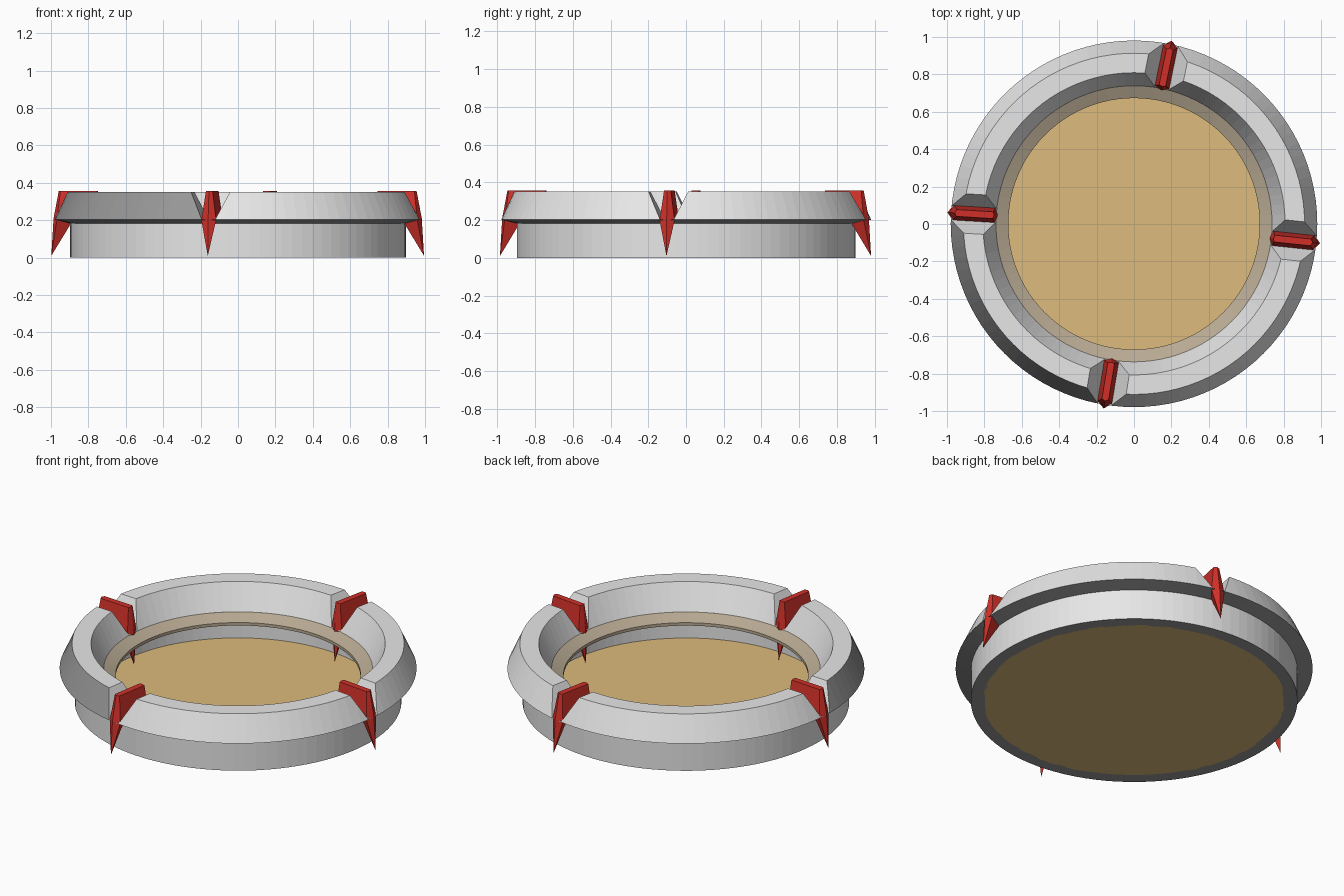
import bpy, bmesh, math
from mathutils import Vector, Matrix

if "Cube" in bpy.data.objects:
    bpy.data.objects.remove(bpy.data.objects["Cube"])

SEG = 96
CENTRE = Vector((0, 0.001, 0))
CLAW_ANGLES = (-6.0, 78.4, 176.5, 260.7)


def material(name, rgb):
    m = bpy.data.materials.new(name)
    m.diffuse_color = (*rgb, 1)
    m.use_nodes = True
    m.node_tree.nodes["Principled BSDF"].inputs["Base Color"].default_value = m.diffuse_color
    return m


grey = material("light grey", (0.80, 0.80, 0.80))
dark = material("dark grey", (0.31, 0.31, 0.31))
tan = material("sand tan", (0.73, 0.495, 0.20))
taupe = material("taupe", (0.48, 0.40, 0.29))
red = material("red", (0.64, 0.03, 0.022))


def finish(name, bm, mat):
    bmesh.ops.recalc_face_normals(bm, faces=bm.faces)
    me = bpy.data.meshes.new(name)
    bm.to_mesh(me)
    bm.free()
    ob = bpy.data.objects.new(name, me)
    bpy.context.collection.objects.link(ob)
    if mat:
        me.materials.append(mat)
    return ob


def lathe(name, profile, mat):
    """Revolve a closed (radius, z) profile around the vertical axis."""
    bm = bmesh.new()
    rings = []
    for i in range(SEG):
        a = 2 * math.pi * i / SEG
        rings.append([bm.verts.new(CENTRE + Vector((r * math.cos(a), r * math.sin(a), z)))
                      for r, z in profile])
    n = len(profile)
    for i in range(SEG):
        p, q = rings[i], rings[(i + 1) % SEG]
        for j in range(n):
            k = (j + 1) % n
            bm.faces.new((p[j], q[j], q[k], p[k]))
    return finish(name, bm, mat)


def hull(bm, points):
    vs = [bm.verts.new(p) for p in points]
    bmesh.ops.convex_hull(bm, input=vs)


def placed(angle):
    return Matrix.Translation(CENTRE) @ Matrix.Rotation(math.radians(angle), 4, 'Z')


# Main ring: straight base, flared collar, sloping inner wall
ring = lathe("ring_body", [(0.897, 0), (0.897, 0.182), (0.98, 0.203), (0.912, 0.352),
                           (0.808, 0.352), (0.738, 0.2), (0.82, 0.16), (0.82, 0)], grey)

# Inner lip overhanging the floor
lathe("inner_lip", [(0.745, 0.199), (0.672, 0.166), (0.672, 0.148), (0.825, 0.148),
                    (0.825, 0.16)], taupe)

# Floor disc
bm = bmesh.new()
bmesh.ops.create_cone(bm, cap_ends=True, segments=SEG, radius1=0.828, radius2=0.828, depth=0.004,
                      matrix=Matrix.Translation(CENTRE + Vector((0, 0, 0.002))))
finish("floor", bm, tan)

# Flared notches cut through the collar
bm = bmesh.new()
for angle in CLAW_ANGLES:
    slope = (0.107 - 0.037) / 0.15
    hull(bm, [placed(angle) @ Vector((r, s * (0.037 + slope * (z - 0.205)), z))
              for r in (0.6, 1.2) for s in (-1, 1) for z in (0.205, 0.45)])
cutter = finish("notch_cutter", bm, None)
cutter.hide_render = True
mod = ring.modifiers.new("notches", 'BOOLEAN')
mod.operation = 'DIFFERENCE'
mod.solver = 'EXACT'
mod.object = cutter
bpy.context.view_layer.objects.active = ring
bpy.ops.object.modifier_apply(modifier=mod.name)
bpy.data.objects.remove(cutter)

# Dark grey undersides, and the dark outer face of the front left collar segment
ring.data.materials.clear()
ring.data.materials.append(grey)
ring.data.materials.append(dark)
for f in ring.data.polygons:
    d = f.center - CENTRE
    radial = Vector((d.x, d.y, 0))
    angle = math.degrees(math.atan2(d.y, d.x)) % 360
    underside = f.normal.z < -0.7
    front_left = (CLAW_ANGLES[2] < angle < CLAW_ANGLES[3] and radial.length > 0.9
                  and f.normal.dot(radial.normalized()) > 0.7 and 0.2 < f.normal.z < 0.7)
    f.material_index = 1 if underside or front_left else 0

# Red claws: faceted saddle with a pointed prong on each side of the wall
for i, angle in enumerate(CLAW_ANGLES):
    bm = bmesh.new()
    out_mid = [(0.988, 0, 0.21), (0.968, 0.04, 0.2), (0.968, -0.04, 0.2)]
    in_mid = [(0.73, 0, 0.21), (0.745, 0.04, 0.2), (0.745, -0.04, 0.2)]
    top = [(r, s * 0.018, 0.357) for r in (0.755, 0.95) for s in (-1, 1)]
    top += [(0.75, 0, 0.357), (0.96, 0, 0.357)]
    hull(bm, out_mid + in_mid + top)
    hull(bm, out_mid + [(0.89, 0, 0.19), (1.0, 0, 0.01)])
    hull(bm, in_mid + [(0.82, 0, 0.19), (0.73, 0, 0.01)])
    bm.transform(placed(angle))
    finish(f"claw_{i + 1}", bm, red)
